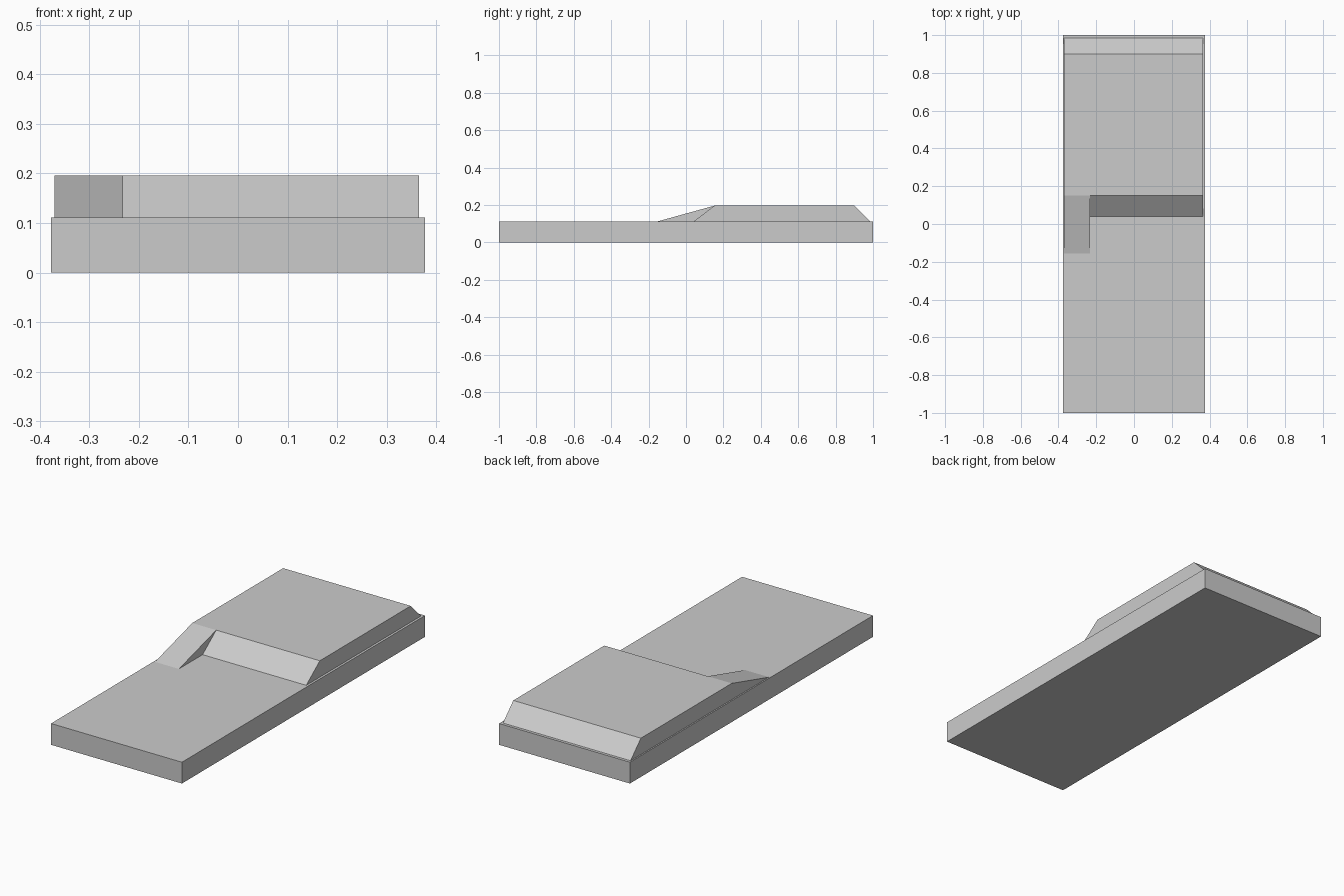
import bpy
import bmesh

cube = bpy.data.objects.get("Cube")
if cube:
    bpy.data.objects.remove(cube, do_unlink=True)

# Single plain grey finish
grey = bpy.data.materials.new("plain_grey")
grey.use_nodes = True
colour = (0.6, 0.6, 0.6, 1)
grey.diffuse_color = colour
grey.node_tree.nodes["Principled BSDF"].inputs["Base Color"].default_value = colour


def prism(name, profile, x0, x1):
    """Extrude a side profile of (y, z) points from x0 to x1."""
    bm = bmesh.new()
    face = bm.faces.new([bm.verts.new((x0, y, z)) for y, z in profile])
    extruded = bmesh.ops.extrude_face_region(bm, geom=[face])["geom"]
    moved = [v for v in extruded if isinstance(v, bmesh.types.BMVert)]
    bmesh.ops.translate(bm, verts=moved, vec=(x1 - x0, 0, 0))
    bmesh.ops.recalc_face_normals(bm, faces=bm.faces)
    mesh = bpy.data.meshes.new(name)
    bm.to_mesh(mesh)
    bm.free()
    mesh.materials.append(grey)
    obj = bpy.data.objects.new(name, mesh)
    bpy.context.collection.objects.link(obj)
    return obj


base_top, deck_top = 0.111, 0.196
left, right = 0.365, -0.37
deck_front = 0.152

# Long rectangular slab
prism("base_slab", [(-1, 0), (1, 0), (1, base_top), (-1, base_top)], -0.377, 0.377)

# Raised deck with sloping front and back ends
prism("raised_deck", [(0.04, base_top), (0.985, base_top),
                      (0.9, deck_top), (deck_front, deck_top)], right, left)

# Gentle ramp filling the corner in front of the deck
prism("side_ramp", [(-0.155, base_top), (0.04, base_top),
                    (deck_front, deck_top)], right, -0.232)
